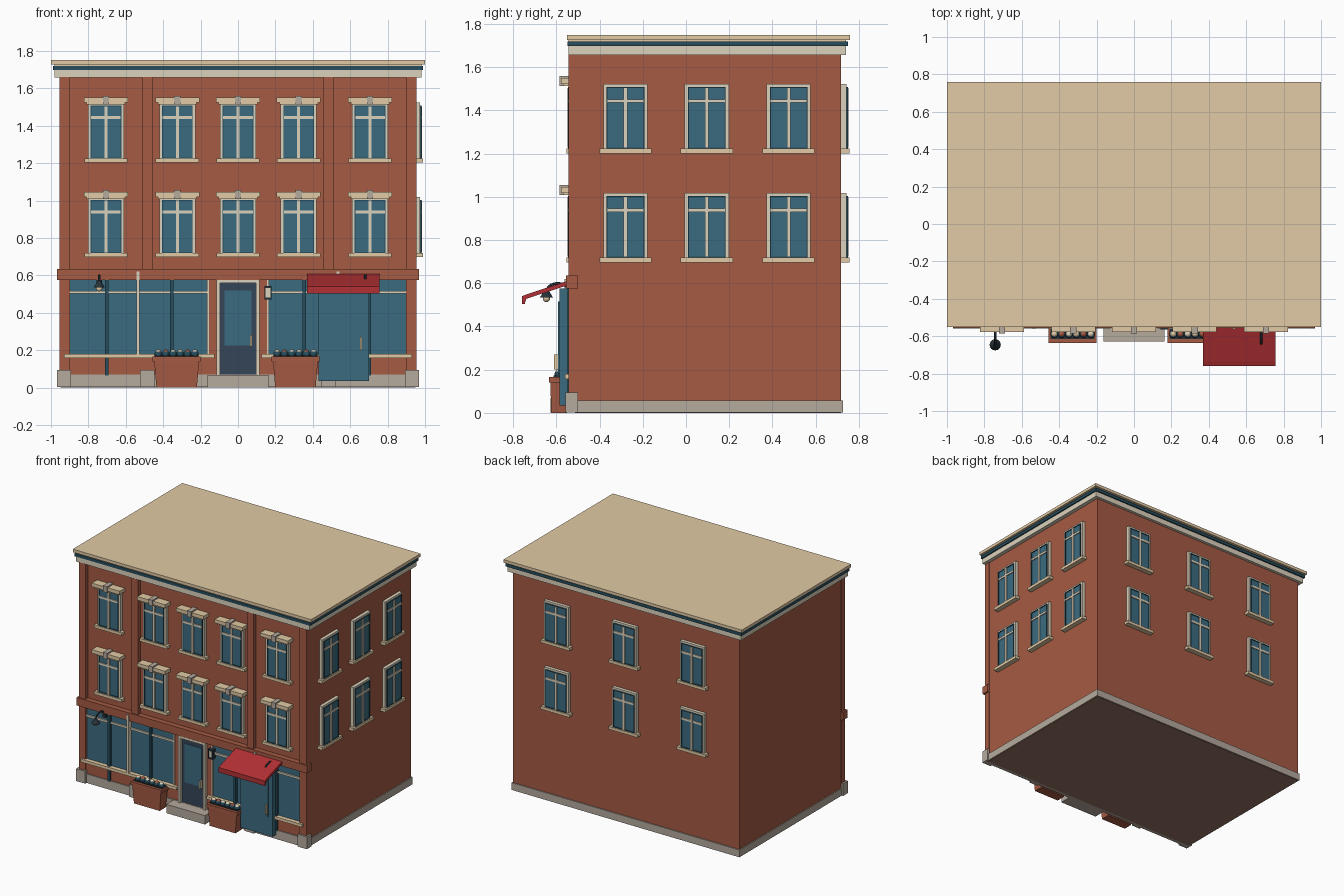
import bpy, bmesh
from math import pi, cos, sin
from mathutils import Matrix, Vector

cube = bpy.data.objects.get("Cube")
if cube:
    bpy.data.objects.remove(cube)


def colour(name, r, g, b):
    m = bpy.data.materials.new(name)
    m.use_nodes = True
    m.diffuse_color = (r, g, b, 1)
    m.node_tree.nodes["Principled BSDF"].inputs["Base Color"].default_value = (r, g, b, 1)
    return m


brick = colour("red brick", .375, .103, .056)
glass = colour("blue glass", .044, .148, .215)
teal = colour("dark teal", .02, .075, .11)
navy = colour("navy paint", .036, .06, .098)
cream = colour("cream trim", .72, .65, .51)
tan = colour("tan stone", .76, .59, .375)
stone = colour("grey stone", .46, .40, .34)
red = colour("awning red", .45, .03, .034)
iron = colour("dark iron", .02, .032, .042)
earth = colour("brown foundation", .30, .16, .115)


def finish(name, bm, mat, matrix=None):
    if matrix:
        bm.transform(matrix)
    bmesh.ops.recalc_face_normals(bm, faces=bm.faces)
    me = bpy.data.meshes.new(name)
    bm.to_mesh(me)
    bm.free()
    me.materials.append(mat)
    ob = bpy.data.objects.new(name, me)
    bpy.context.collection.objects.link(ob)
    return ob


def boxes(name, mat, items, matrix=None):
    """Each item is (x0, x1, y0, y1, z0, z1)."""
    bm = bmesh.new()
    for x0, x1, y0, y1, z0, z1 in items:
        size = Matrix.Diagonal((x1 - x0, y1 - y0, z1 - z0, 1))
        mid = Matrix.Translation(((x0 + x1) / 2, (y0 + y1) / 2, (z0 + z1) / 2))
        bmesh.ops.create_cube(bm, size=1, matrix=mid @ size)
    return finish(name, bm, mat, matrix)


def ring(w, z0, z1, t, depth):
    """Four bars round an opening of half width w, standing out along -y."""
    return [(-w, -w + t, -depth, 0, z0, z1), (w - t, w, -depth, 0, z0, z1),
            (-w + t, w - t, -depth, 0, z1 - t, z1), (-w + t, w - t, -depth, 0, z0, z0 + t)]


def ball(name, mat, radius, at):
    bm = bmesh.new()
    bmesh.ops.create_uvsphere(bm, u_segments=12, v_segments=8, radius=radius,
                              matrix=Matrix.Translation(at))
    for f in bm.faces:
        f.smooth = True
    return finish(name, bm, mat)


# Main body, plinth and cornice
boxes("foundation", earth, [(-.95, .95, -.515, .718, 0, .01)])
boxes("brick_body", brick, [(-.95, .95, -.515, .718, .01, 1.67)])
boxes("plinth", stone, [(-.957, .957, -.515, .726, .002, .057), (-.95, .95, -.542, -.5, .002, .07)])
boxes("cornice_frieze", cream, [(-.98, .98, -.543, .74, 1.658, 1.698)])
boxes("cornice_band", teal, [(-.99, .99, -.548, .75, 1.698, 1.72)])
boxes("roof_slab", tan, [(-1, 1, -.552, .76, 1.727, 1.75), (-.98, .98, -.543, .74, 1.72, 1.73)])

# Front pilasters, string course and piers
boxes("pilasters", brick, [(x - .028, x + .028, -.544, -.5, .62, 1.66)
                           for x in (-.927, -.485, .485, .927)])
boxes("string_course", brick, [(-.967, .967, -.555, -.5, .575, .635)])
boxes("ground_piers", brick, [b for s in (-1, 1) for b in (
    (s * .927 - .028, s * .927 + .028, -.544, -.5, .06, .58),
    (s * .132 - .025, s * .132 + .025, -.535, -.5, .06, .58),
    (s * .53 - .38, s * .53 + .38, -.535, -.5, .06, .165))])
boxes("pier_blocks", stone, [(x - .038, x + .038, -.558, -.5, .002, .095)
                             for x in (-.93, -.485, .485, .93)])


# Upper windows
def window(tag, matrix, half, front):
    for floor, dz in (("lower", -.505), ("upper", 0)):
        m = matrix @ Matrix.Translation((0, 0, dz))
        n = f"{tag}_{floor}_window_"
        t = .015
        boxes(n + "casing", cream, ring(half, 1.22, 1.523, t, .024), m)
        boxes(n + "sash", teal, ring(half - t, 1.224, 1.508, .005, .031), m)
        boxes(n + "glass", glass, [(-half + t + .002, half - t - .002, -.026, .005, 1.225, 1.506)], m)
        boxes(n + "bars", cream, [(-.0085, .0085, -.034, 0, 1.228, 1.504),
                                  (-half + .018, half - .018, -.033, 0, 1.436, 1.452)], m)
        boxes(n + "sill", tan, [(-half - .019, half + .019, -.038, 0, 1.202, 1.224)], m)
        if front:
            boxes(n + "lintel", tan, [(-.103, .103, -.055, 0, 1.513, 1.524),
                                      (-.117, .117, -.063, 0, 1.523, 1.55)], m)
            boxes(n + "keystone", stone, [(-.017, .017, -.071, 0, 1.514, 1.56)], m)


for i, x in enumerate((-.706, -.324, 0, .324, .706)):
    window(f"front_{i + 1}", Matrix.Translation((x, -.515, 0)), .097, True)
for i, y in enumerate((-.28, .096, .475)):
    window(f"left_{i + 1}", Matrix.Translation((.95, y, 0)) @ Matrix.Rotation(pi / 2, 4, 'Z'), .102, False)
for i, x in enumerate((-.57, 0, .57)):
    window(f"back_{i + 1}", Matrix.Translation((x, .718, 0)) @ Matrix.Rotation(pi, 4, 'Z'), .102, False)

# Shop windows, mirrored about the entrance
for side, s in (("right", -1), ("left", 1)):
    m = Matrix.Translation((s * .528, 0, 0))
    boxes(side + "_shop_glass", glass, [(-.372, .372, -.528, -.51, .165, .578)], m)
    boxes(side + "_shop_sill", tan, [(-.402, .402, -.56, -.51, .158, .18)], m)
    boxes(side + "_shop_transom", cream, [(-.372, .372, -.54, -.51, .502, .517),
                                          (-s * .368 - .006, -s * .368 + .006, -.54, -.51, .18, .575)], m)
    boxes(side + "_shop_posts", teal, [(u - .009, u + .009, -.548, -.51, .065, .575)
                                       for u in (-.173, .173)], m)
    boxes(side + "_shop_centre_post", cream, [(s * .006 - .008, s * .006 + .008, -.562, -.51, .18, .62)], m)

# Entrance door and step
boxes("entrance_step", stone, [(-.162, .162, -.628, -.5, .001, .068)])
boxes("entrance_frame", cream, [(-.114, -.096, -.556, -.51, .068, .575), (.096, .114, -.556, -.51, .068, .575),
                                (-.096, .096, -.556, -.51, .558, .575)])
boxes("entrance_door", navy, [(-.096, .096, -.535, -.51, .068, .558)])
boxes("entrance_glass", glass, [(-.073, .073, -.539, -.53, .225, .52)])
boxes("entrance_handle", tan, [(.064, .076, -.56, -.53, .22, .28)])

# Side shop door with its raised panel
boxes("shop_door", glass, [(.43, .70, -.586, -.51, .035, .575)])
boxes("shop_door_panel", glass, [(.452, .668, -.592, -.58, .18, .515)])
boxes("shop_door_handle", tan, [(.652, .662, -.61, -.58, .2, .27)])

# Awning: a side profile swept along x
bm = bmesh.new()
profile = ((-.535, .615), (-.735, .55), (-.76, .54), (-.76, .503),
           (-.747, .503), (-.74, .528), (-.535, .595))
face = bm.faces.new([bm.verts.new((.37, y, z)) for y, z in profile])
swept = bmesh.ops.extrude_face_region(bm, geom=[face])["geom"]
bmesh.ops.translate(bm, vec=(.387, 0, 0), verts=[v for v in swept if isinstance(v, bmesh.types.BMVert)])
finish("awning", bm, red)

# Planters with flowers sitting in leafy tufts
for side, x in (("right", -.328), ("left", .307)):
    bm = bmesh.new()
    bmesh.ops.create_cube(bm, size=1, matrix=Matrix.Translation((x, -.588, .071))
                          @ Matrix.Diagonal((.24, .08, .142, 1)))
    for v in bm.verts:
        if v.co.z < .05:
            v.co.x = x + (v.co.x - x) * .9
            v.co.y = -.588 + (v.co.y + .588) * .9
    finish(side + "_planter", bm, brick)
    boxes(side + "_planter_rim", brick, [(x - .128, x + .128, -.635, -.545, .14, .165)])
    boxes(side + "_planter_soil", iron, [(x - .118, x + .118, -.614, -.555, .16, .172)])
    for i in range(6):
        u = x + (i - 2.5) * .039
        ball(f"{side}_leaf_{i + 1}", teal, .021, (u, -.588, .178))
        ball(f"{side}_flower_{i + 1}", (tan, brick, cream)[i % 3], .0165, (u, -.588, .187))

# Gooseneck wall lamps
for side, x in (("right", -.742), ("left", .68)):
    cu = bpy.data.curves.new(side + "_lamp_arm", 'CURVE')
    cu.dimensions = '3D'
    cu.bevel_depth = .006
    cu.bevel_resolution = 2
    sp = cu.splines.new('POLY')
    arc = [Vector((x, -.594 - .052 * cos(a), .56 + .04 * sin(a))) for a in (pi * k / 10 for k in range(11))]
    sp.points.add(len(arc) - 1)
    for p, q in zip(sp.points, arc):
        p.co = (*q, 1)
    cu.materials.append(iron)
    bpy.context.collection.objects.link(bpy.data.objects.new(side + "_lamp_arm", cu))
    boxes(side + "_lamp_plate", iron, [(x - .014, x + .014, -.547, -.51, .54, .575)])
    bm = bmesh.new()
    bmesh.ops.create_cone(bm, cap_ends=True, segments=16, radius1=.03, radius2=.009, depth=.035,
                          matrix=Matrix.Translation((x, -.646, .552)))
    finish(side + "_lamp_shade", bm, iron)
    ball(side + "_lamp_bulb", tan, .017, (x, -.646, .53))

# Lantern beside the entrance
boxes("lantern_frame", iron, [(.142, .18, -.565, -.51, .532, .544), (.142, .18, -.565, -.51, .472, .482),
                              (.142, .147, -.565, -.51, .48, .535), (.175, .18, -.565, -.51, .48, .535)])
boxes("lantern_glass", cream, [(.147, .175, -.56, -.51, .48, .535)])
